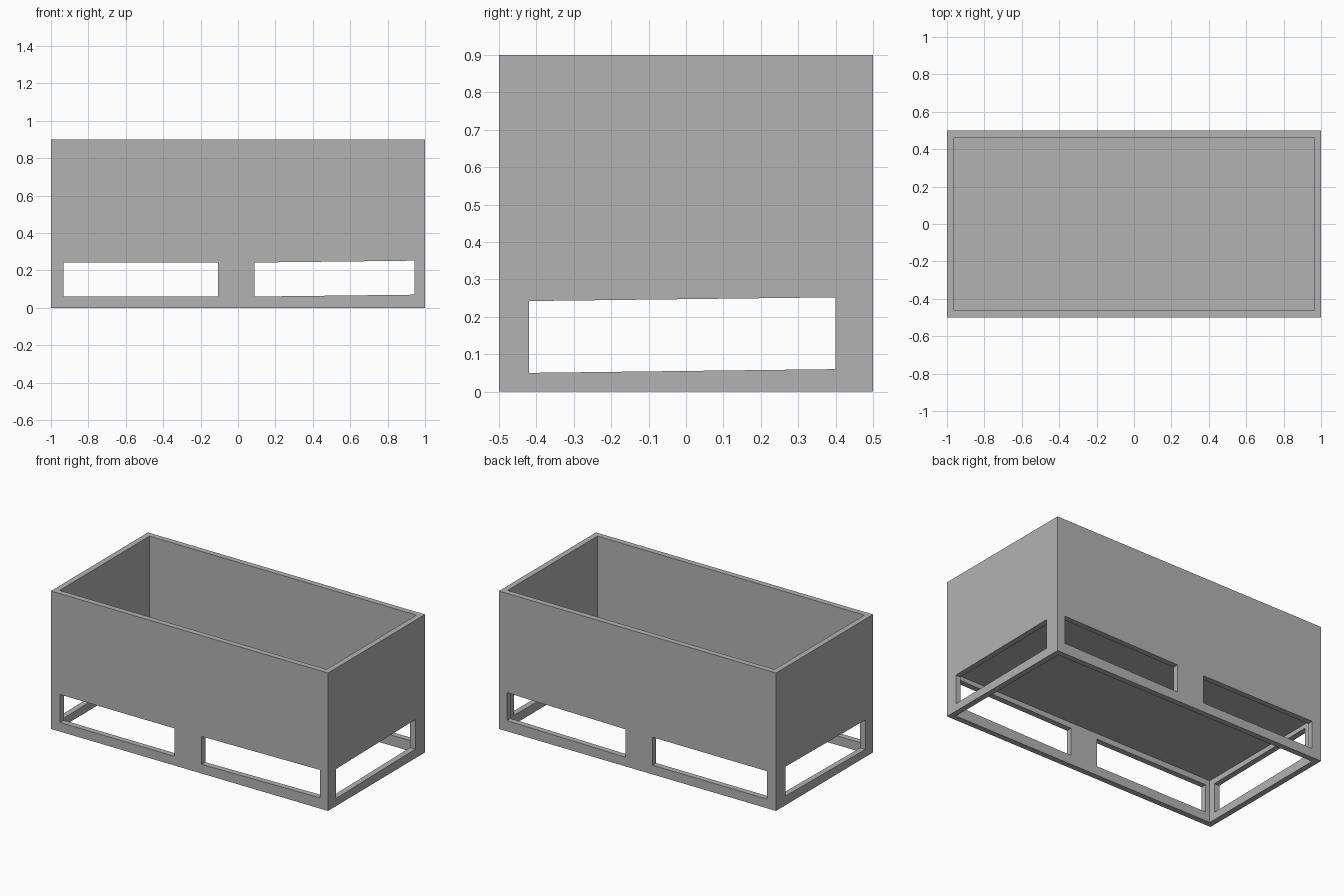
import bpy
import bmesh

cube = bpy.data.objects.get("Cube")
if cube:
    bpy.data.objects.remove(cube, do_unlink=True)

HX, HY, H, T = 1.0, 0.5, 0.9, 0.037      # half sizes, height, wall thickness
FLOOR_Z = 0.28                           # underside of the raised floor

grey = bpy.data.materials.new("plain grey")
grey.use_nodes = True
grey.diffuse_color = (0.45, 0.45, 0.45, 1)
grey.node_tree.nodes["Principled BSDF"].inputs["Base Color"].default_value = (0.45, 0.45, 0.45, 1)


def prism(name, profile, direction):
    """Extrude a closed planar profile along a direction."""
    bm = bmesh.new()
    face = bm.faces.new([bm.verts.new(p) for p in profile])
    new = bmesh.ops.extrude_face_region(bm, geom=[face])["geom"]
    bmesh.ops.translate(bm, vec=direction,
                        verts=[v for v in new if isinstance(v, bmesh.types.BMVert)])
    bmesh.ops.recalc_face_normals(bm, faces=bm.faces)
    mesh = bpy.data.meshes.new(name)
    bm.to_mesh(mesh)
    bm.free()
    mesh.materials.append(grey)
    ob = bpy.data.objects.new(name, mesh)
    bpy.context.collection.objects.link(ob)
    return ob


def box(name, hx, hy, z0, z1):
    base = [(-hx, -hy, z0), (hx, -hy, z0), (hx, hy, z0), (-hx, hy, z0)]
    return prism(name, base, (0, 0, z1 - z0))


def front_cutter(name, x0, x1, low, high, rise):
    """Window running front to back, its far end lifted by rise."""
    prof = [(x0, -1, low), (x1, -1, low + rise), (x1, -1, high + rise), (x0, -1, high)]
    return prism(name, prof, (0, 2, 0))


# Outer walls, floor panel and the cutters for the hollow and the windows
walls = box("walls", HX, HY, 0, H)
box("floor_panel", HX - T, HY - T, FLOOR_Z, FLOOR_Z + T)
cutters = [
    box("hollow_cutter", HX - T, HY - T, -0.2, H + 0.2),
    front_cutter("window_cutter_a", -0.933, -0.108, 0.06, 0.242, 0.0),
    front_cutter("window_cutter_b", 0.088, 0.943, 0.06, 0.242, 0.01),
    prism("side_window_cutter",
          [(-2, -0.42, 0.05), (-2, 0.40, 0.06), (-2, 0.40, 0.252), (-2, -0.42, 0.242)],
          (4, 0, 0)),
]

# Cut the openings, apply, and discard the cutters
bpy.context.view_layer.objects.active = walls
for c in cutters:
    mod = walls.modifiers.new(c.name, "BOOLEAN")
    mod.operation = "DIFFERENCE"
    mod.solver = "EXACT"
    mod.object = c
    bpy.ops.object.modifier_apply(modifier=mod.name)
for c in cutters:
    bpy.data.objects.remove(c, do_unlink=True)
